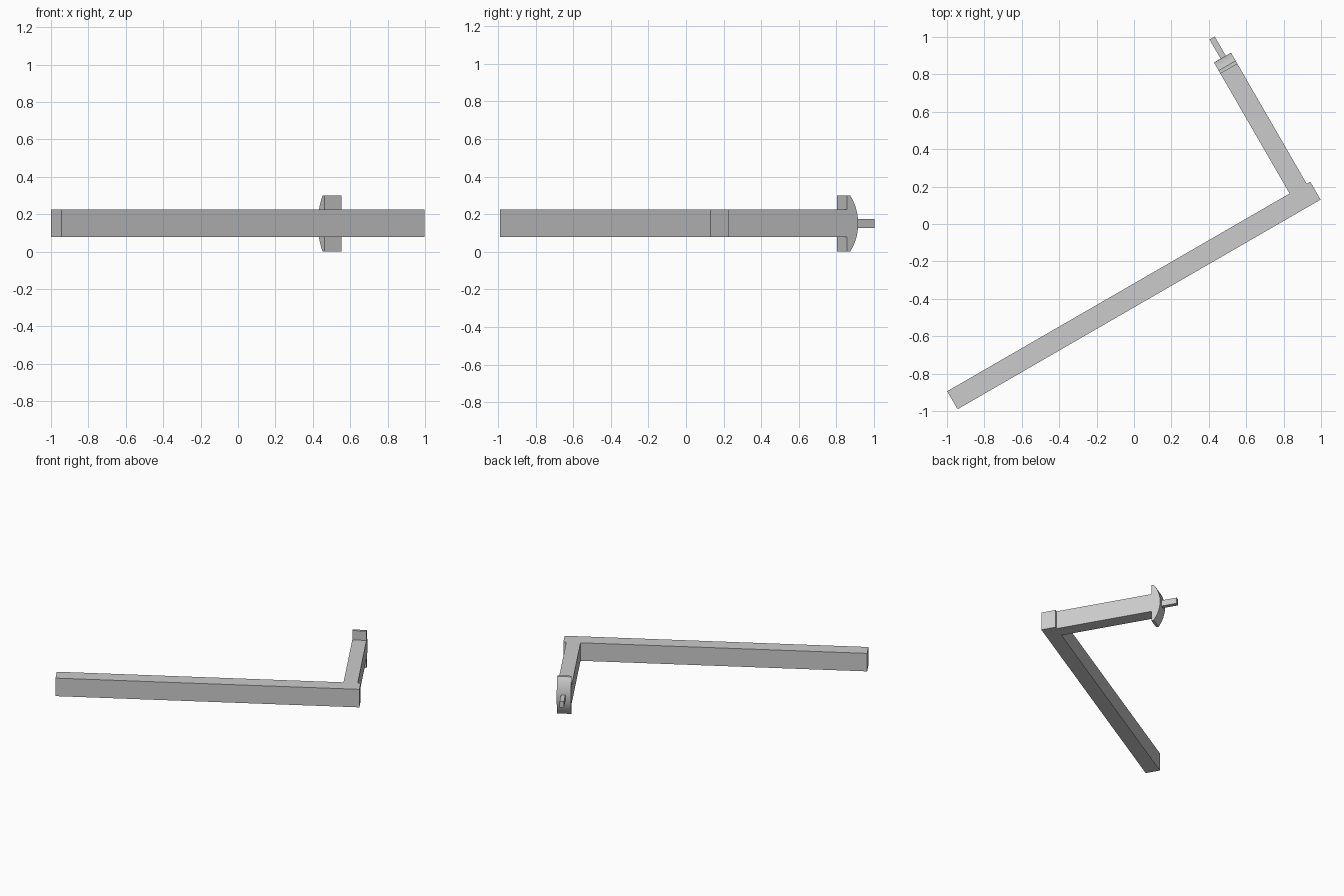
import bpy, bmesh
from math import sin, cos, asin, radians
from mathutils import Matrix, Vector

cube = bpy.data.objects.get("Cube")
if cube:
    bpy.data.objects.remove(cube, do_unlink=True)

grey = bpy.data.materials.new("light_grey")
grey.use_nodes = True
colour = (0.6, 0.6, 0.6, 1)
grey.diffuse_color = colour
grey.node_tree.nodes["Principled BSDF"].inputs["Base Color"].default_value = colour

TURN = Matrix.Rotation(radians(30), 4, 'Z')  # whole part is turned in plan
MID = 0.15                                   # height of the centre line


def prism(name, points, sweep):
    """Extrude a planar outline along a vector."""
    bm = bmesh.new()
    face = bm.faces.new([bm.verts.new(p) for p in points])
    new = bmesh.ops.extrude_face_region(bm, geom=[face])["geom"]
    verts = [g for g in new if isinstance(g, bmesh.types.BMVert)]
    bmesh.ops.translate(bm, verts=verts, vec=Vector(sweep))
    bmesh.ops.recalc_face_normals(bm, faces=bm.faces)
    bm.transform(TURN)
    mesh = bpy.data.meshes.new(name)
    bm.to_mesh(mesh)
    bm.free()
    mesh.materials.append(grey)
    obj = bpy.data.objects.new(name, mesh)
    bpy.context.collection.objects.link(obj)
    return obj


# L-shaped body: long arm, short arm and the small step at the corner
left, right, heel = 0.802, 0.907, 0.929
bottom, inner, shoulder = -0.386, -0.275, 0.465
outline = [(-1.312, bottom), (heel, bottom), (heel, inner), (right, inner),
           (right, shoulder), (left, shoulder), (left, inner), (-1.312, inner)]
prism("angled_arm", [(x, y, 0.078) for x, y in outline], (0, 0, 0.146))

# End flange: flat inside, arched outside
radius, half, crown = 0.25, 0.15, 0.534
sweep = asin(half / radius)
arc = []
for i in range(17):
    a = sweep * (i / 8 - 1)
    arc.append((left, crown - radius * (1 - cos(a)), MID + radius * sin(a)))
flange = prism("end_flange", [(left, shoulder, 0)] + arc + [(left, shoulder, 2 * half)],
               (right - left, 0, 0))

# Pin standing out of the arched face
pin_left, pin_right, low, high = 0.843, 0.875, 0.127, 0.175
prism("end_pin", [(pin_left, 0.5, low), (pin_right, 0.5, low),
                  (pin_right, 0.5, high), (pin_left, 0.5, high)], (0, 0.152, 0))

# Smooth the arch only
bpy.ops.object.select_all(action='DESELECT')
flange.select_set(True)
bpy.context.view_layer.objects.active = flange
bpy.ops.object.shade_smooth_by_angle(angle=radians(30))
